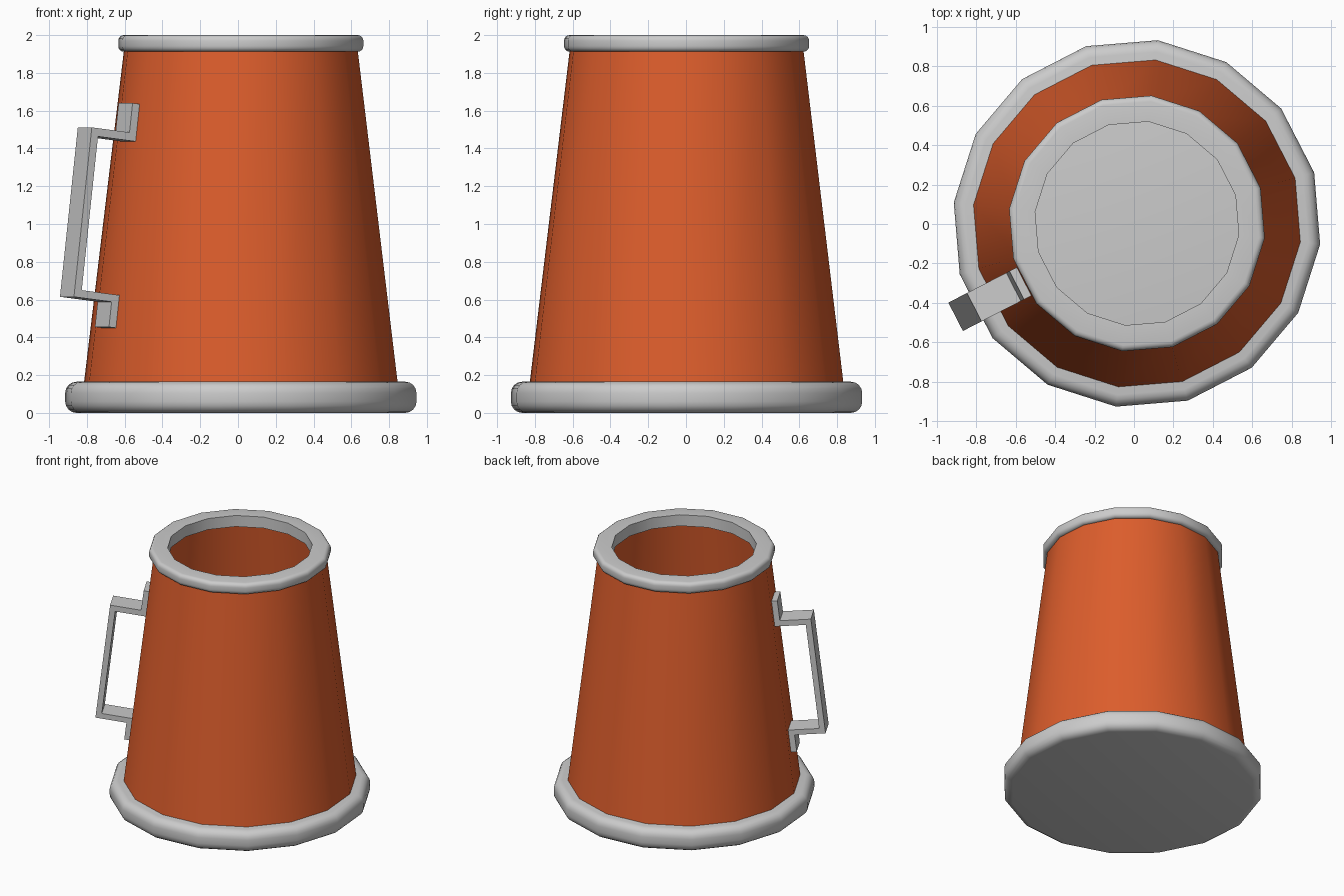
import bpy, bmesh
from math import sin, cos, pi, radians, atan

if "Cube" in bpy.data.objects:
    bpy.data.objects.remove(bpy.data.objects["Cube"])

SIDES, TURN = 16, radians(-6.5)
CX, CY = 0.015, 0.003          # axis of the mug


def wall_radius(z):
    return 0.855 - 0.121 * z


def finish(name, bm, color=None, smooth=True):
    bmesh.ops.recalc_face_normals(bm, faces=bm.faces)
    me = bpy.data.meshes.new(name)
    bm.to_mesh(me)
    bm.free()
    ob = bpy.data.objects.new(name, me)
    bpy.context.collection.objects.link(ob)
    if color:
        mat = bpy.data.materials.new(name + "_paint")
        mat.diffuse_color = color
        mat.use_nodes = True
        mat.node_tree.nodes["Principled BSDF"].inputs["Base Color"].default_value = mat.diffuse_color
        me.materials.append(mat)
    if smooth:
        bpy.ops.object.select_all(action='DESELECT')
        ob.select_set(True)
        bpy.context.view_layer.objects.active = ob
        bpy.ops.object.shade_smooth_by_angle(angle=radians(30))
    return ob


def lathe(name, profile, closed=False, caps=False, color=None):
    """Turn an (r, z) profile around the mug axis."""
    bm = bmesh.new()
    rings = []
    for r, z in profile:
        angles = [TURN + 2 * pi * i / SIDES for i in range(SIDES)]
        rings.append([bm.verts.new((CX + r * cos(a), CY + r * sin(a), z)) for a in angles])
    pairs = list(zip(rings, rings[1:]))
    if closed:
        pairs.append((rings[-1], rings[0]))
    for lo, hi in pairs:
        for i in range(SIDES):
            j = (i + 1) % SIDES
            bm.faces.new((lo[i], lo[j], hi[j], hi[i]))
    if caps:
        bm.faces.new(rings[0])
        bm.faces.new(rings[-1])
    return finish(name, bm, color)


def rounded_edge(r, z0, z1, bevel, steps=4):
    """Outer side of a band with both corners rounded, bottom to top."""
    pts = []
    for zc, start in ((z0 + bevel, -90), (z1 - bevel, 0)):
        for i in range(steps + 1):
            a = radians(start + 90 * i / steps)
            pts.append((r - bevel + bevel * cos(a), zc + bevel * sin(a)))
    return pts


# Base disc, whose top is also the floor of the mug
lathe("base", rounded_edge(0.936, 0.0, 0.165, 0.06), caps=True)

# Tapered wall
lathe("body", [(wall_radius(0.16), 0.16), (wall_radius(1.92), 1.92)],
      color=(0.72, 0.11, 0.025, 1))

# Rim ring
lathe("rim", [(0.52, 1.912)] + rounded_edge(0.653, 1.912, 2.0, 0.03) + [(0.52, 2.0)],
      closed=True)

# Handle: bracket outline (distance from wall, height on wall) given its width,
# centred on one flat side of the mug and leaning with it
T, OUT = 0.042, 0.268
outline = [(0, 1.635), (T, 1.635), (T, 1.48), (OUT, 1.48), (OUT, 0.583), (T, 0.583),
           (T, 0.45), (0, 0.45), (0, 0.623), (OUT - T, 0.623), (OUT - T, 1.437), (0, 1.437)]
lean = atan(0.121 * cos(pi / SIDES))
aim = TURN + 9.5 * 2 * pi / SIDES
bm = bmesh.new()
sides = []
for w in (-0.081, 0.081):
    ring = []
    for u, h in outline:
        r = wall_radius(h) * cos(pi / SIDES) + u * cos(lean)
        ring.append(bm.verts.new((CX + r * cos(aim) - w * sin(aim),
                                  CY + r * sin(aim) + w * cos(aim),
                                  h + u * sin(lean))))
    sides.append(ring)
    bm.faces.new(ring)
for i in range(len(outline)):
    j = (i + 1) % len(outline)
    bm.faces.new((sides[0][i], sides[0][j], sides[1][j], sides[1][i]))
finish("handle", bm, smooth=False)
